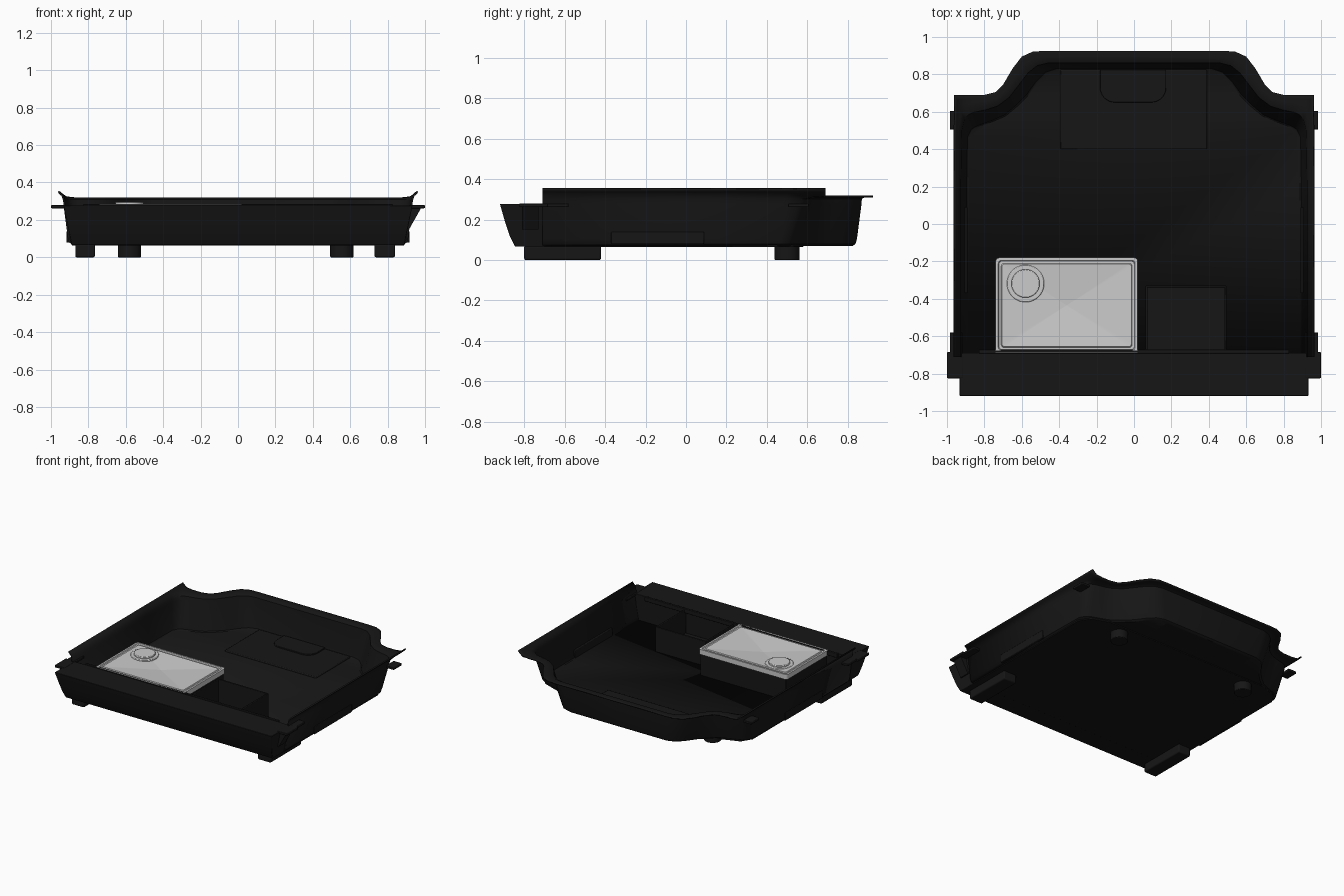
import bpy, bmesh, math

if "Cube" in bpy.data.objects:
    bpy.data.objects.remove(bpy.data.objects["Cube"])

black = bpy.data.materials.new("black_plastic")
black.diffuse_color = (0.008, 0.008, 0.008, 1)
black.use_nodes = True
black.node_tree.nodes["Principled BSDF"].inputs["Base Color"].default_value = black.diffuse_color

def finish(name, bm, mat=black, bevel=0, thick=0, smooth=True):
    bmesh.ops.recalc_face_normals(bm, faces=bm.faces)
    me = bpy.data.meshes.new(name)
    bm.to_mesh(me)
    bm.free()
    ob = bpy.data.objects.new(name, me)
    bpy.context.collection.objects.link(ob)
    if mat:
        me.materials.append(mat)
    if thick:
        m = ob.modifiers.new("thick", 'SOLIDIFY')
        m.thickness, m.offset = thick, 0
    if bevel:
        m = ob.modifiers.new("bevel", 'BEVEL')
        m.width, m.segments = bevel, 2
    if smooth:
        bpy.ops.object.select_all(action='DESELECT')
        ob.select_set(True)
        bpy.context.view_layer.objects.active = ob
        bpy.ops.object.shade_smooth_by_angle(angle=math.radians(35))
    return ob

def box(name, x0, x1, y0, y1, z0, z1, bevel=0.004):
    bm = bmesh.new()
    bmesh.ops.create_cube(bm, size=1)
    for v in bm.verts:
        v.co = ((x0+x1)/2 + v.co.x*(x1-x0), (y0+y1)/2 + v.co.y*(y1-y0), (z0+z1)/2 + v.co.z*(z1-z0))
    return finish(name, bm, bevel=bevel)

def cylinder(name, x, y, r, z0, z1, mat=black, bevel=0.004):
    bm = bmesh.new()
    bmesh.ops.create_cone(bm, cap_ends=True, segments=40, radius1=r, radius2=r, depth=z1-z0)
    bmesh.ops.translate(bm, verts=bm.verts, vec=(x, y, (z0+z1)/2))
    return finish(name, bm, mat, bevel)

def prism(name, pts, z0, z1, bevel=0.003):
    bm = bmesh.new()
    f = bm.faces.new([bm.verts.new((x, y, z0)) for x, y in pts])
    r = bmesh.ops.extrude_face_region(bm, geom=[f])
    for v in r['geom']:
        if isinstance(v, bmesh.types.BMVert):
            v.co.z = z1
    return finish(name, bm, bevel=bevel)

# Tub: half outlines of floor, wall top and flange, mirrored and lofted
floor = [(.905, -.71), (.905, .2), (.90, .47), (.88, .51), (.86, .525), (.84, .535), (.77, .56), (.70, .59),
         (.64, .64), (.58, .70), (.53, .77), (.48, .82), (.42, .84), (0, .84)]
wall = [(.93, -.71), (.93, .2), (.925, .50), (.91, .56), (.89, .585), (.86, .60), (.79, .615), (.73, .635),
        (.67, .68), (.62, .745), (.57, .81), (.52, .85), (.46, .865), (0, .865)]
flange = [(.96, -.71), (.96, .2), (.96, .5), (.96, .69), (.925, .69), (.87, .69), (.80, .69), (.74, .705),
          (.70, .745), (.65, .83), (.60, .895), (.54, .922), (.48, .925), (0, .925)]

def curl(x):
    return .315 + .037 * max(0, (abs(x) - .90) / .06) ** 2

def ring(a, b, t, z=None):
    half = [(p[0]+(q[0]-p[0])*t, p[1]+(q[1]-p[1])*t) for p, q in zip(a, b)]
    full = half + [(-x, y) for x, y in reversed(half[:-1])]
    return [(x, y, curl(x) if z is None else z) for x, y in full]

inner = [(x*.982, y if y < 0 else y*.98) for x, y in floor]
rings = [ring(inner, floor, 0, .075), ring(inner, floor, .65, .083), ring(floor, wall, 0, .105),
         ring(floor, wall, .92, .28), ring(wall, flange, 0, .305)]
rings += [ring(wall, flange, t) for t in (.3, .55, .8, 1)]
bm = bmesh.new()
vr = [[bm.verts.new(p) for p in r] for r in rings]
bm.faces.new(vr[0])
for a, b in zip(vr, vr[1:]):
    for i in range(len(a)-1):
        bm.faces.new((a[i], a[i+1], b[i+1], b[i]))
finish("tub", bm, thick=.01)

# Front block with flared front face
prof = [(-.69, .278), (-.92, .278), (-.915, .26), (-.895, .19), (-.872, .12), (-.845, .066), (-.69, .066)]
bm = bmesh.new()
ends = [[bm.verts.new((s*(.89 + .043*(z-.066)/.212), y, z)) for y, z in prof] for s in (-1, 1)]
for e in ends:
    bm.faces.new(e)
for i in range(len(prof)):
    j = (i+1) % len(prof)
    bm.faces.new((ends[0][i], ends[0][j], ends[1][j], ends[1][i]))
finish("front_panel", bm, bevel=.004)
box("front_seam_strip", -.83, .83, -.692, -.672, .25, .284)

# Lower floor plate and side skirts
prism("base_plate", [(-.89, -.70), (.89, -.70), (.89, .45), (.84, .53), (.7, .58), (-.7, .58), (-.84, .53), (-.89, .45)], .064, .076)
for s, n in ((-1, "left"), (1, "right")):
    a, b = sorted((s*.89, s*.917))
    box(n + "_skirt_panel", a, b, -.37, .09, .078, .14)
    # Mounting tabs
    for k, (x, y0, y1) in enumerate(((.999, -.825, -.685), (.985, -.69, -.58), (.985, .505, .605))):
        a, b = sorted((s*.915, s*x))
        box(f"{n}_tab_{k}", a, b, y0, y1, .262, .28)
    # Feet
    a, b = ((-.87, -.765), (.73, .84))[s > 0]
    box(n + "_front_foot", a, b, -.80, -.42, 0, .07, .008)
    cylinder(n + "_rear_foot", (-.58, .555)[s > 0], .50, .062, 0, .07)

# Wedge bracket on the right
bm = bmesh.new()
tri = [[bm.verts.new((x, y, z)) for x, z in ((.88, .15), (.915, .15), (.98, .265), (.88, .265))] for y in (-.81, -.73)]
for t in tri:
    bm.faces.new(t)
for i in range(4):
    bm.faces.new((tri[0][i], tri[0][(i+1) % 4], tri[1][(i+1) % 4], tri[1][i]))
finish("side_wedge", bm, smooth=False)

# Raised hatch at the rear with a rounded pull
box("rear_hatch", -.395, .39, .40, .825, .07, .09, .006)
u = [(.172, .825), (-.182, .825)]
u += [(-.102 + .08*math.cos(t), .73 + .08*math.sin(t)) for t in [math.pi + i*math.pi/16 for i in range(9)]]
u += [(.092 + .08*math.cos(t), .73 + .08*math.sin(t)) for t in [1.5*math.pi + i*math.pi/16 for i in range(9)]]
prism("hatch_pull", u, .085, .1)

# Open bin beside the lid, and the box below the lid
box("bin_back", .06, .495, -.342, -.33, .07, .272)
box("bin_right", .483, .495, -.69, -.33, .07, .272)
box("bin_left", .06, .072, -.69, -.33, .07, .272)
box("bin_floor", .06, .495, -.69, -.33, .07, .09)
box("lid_box", -.725, .01, -.69, -.19, .07, .25)

# Silver lid: rim, groove and shallow hipped dish
def rect(inset, z, r):
    x0, x1, y0, y1 = -.74+inset, .02-inset, -.69+inset, -.18-inset
    pts = []
    for cx, cy, a, rr in ((x1, y1, 0, r), (x0, y1, 90, r), (x0, y0, 180, r if inset else .002), (x1, y0, 270, r if inset else .002)):
        sx, sy = (1 if cx == x1 else -1), (1 if cy == y1 else -1)
        for i in range(5):
            t = math.radians(a + i*22.5)
            pts.append((cx - sx*rr + rr*math.cos(t), cy - sy*rr + rr*math.sin(t), z))
    return pts
bm = bmesh.new()
vr = [[bm.verts.new(p) for p in rect(*a)] for a in
      ((0, .245, .02), (0, .284, .02), (.014, .284, .018), (.018, .276, .018), (.03, .276, .015), (.034, .282, .015))]
for a, b in zip(vr, vr[1:]):
    for i in range(20):
        bm.faces.new((a[i], a[(i+1) % 20], b[(i+1) % 20], b[i]))
c = bm.verts.new((-.36, -.435, .264))
for i in range(20):
    bm.faces.new((vr[-1][i], vr[-1][(i+1) % 20], c))
bm.faces.new(vr[0])
finish("lid", bm, None, smooth=False)

# Round cap and its ring
cylinder("lid_cap_ring", -.58, -.318, .10, .262, .283, None)
cylinder("lid_cap", -.58, -.318, .076, .27, .296, None)
